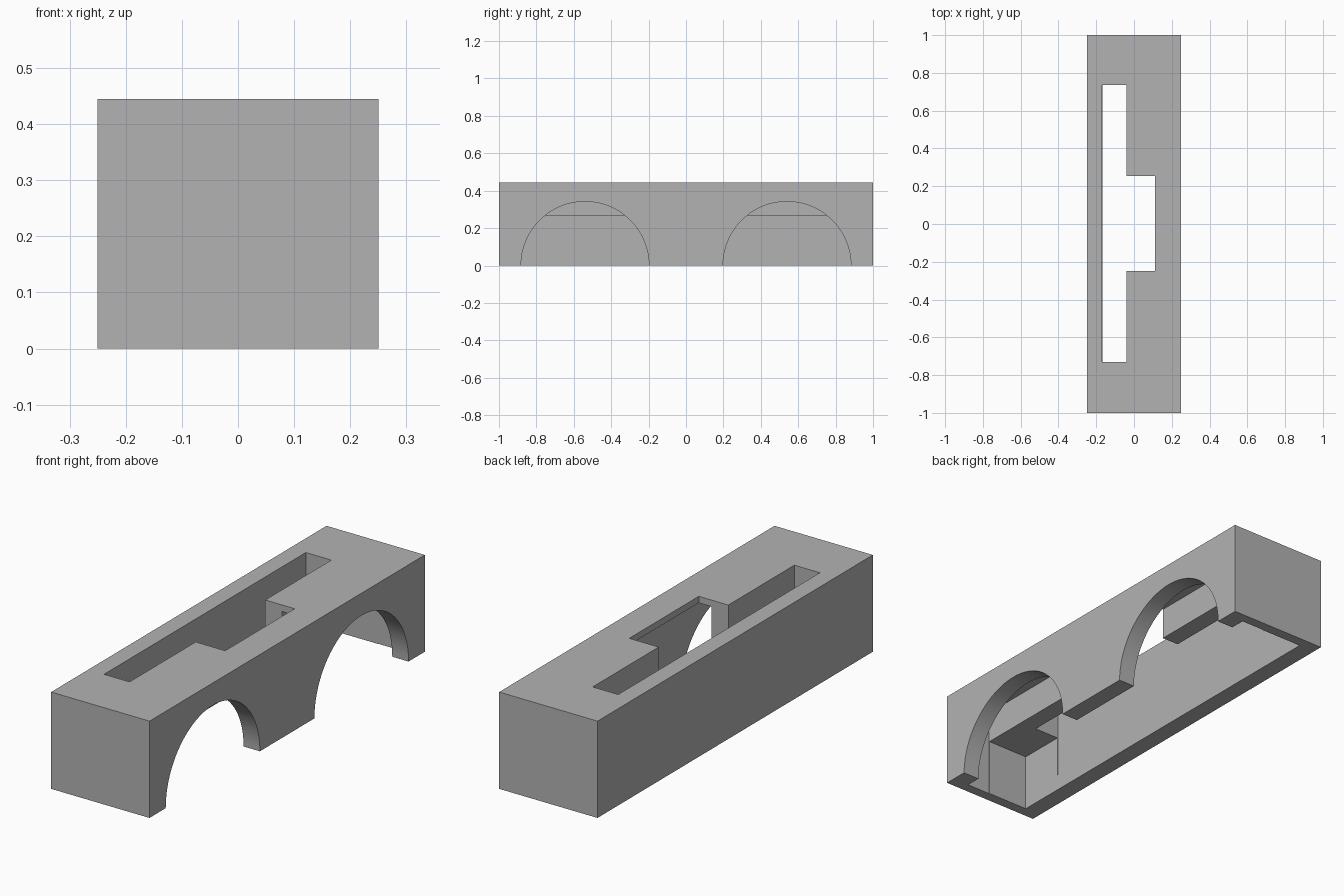
import bpy
from math import pi

cube = bpy.data.objects.get("Cube")
if cube:
    bpy.data.objects.remove(cube, do_unlink=True)

grey = bpy.data.materials.new("plain_grey")
grey.use_nodes = True
colour = (0.45, 0.45, 0.45, 1)
grey.diffuse_color = colour
grey.node_tree.nodes["Principled BSDF"].inputs["Base Color"].default_value = colour

HEIGHT = 0.445
END = 0.953      # cavity reach along y
INNER = 0.167    # cavity reach along x
STEP = 0.045     # x where the low ceiling meets the tall bay


def box(name, low, high):
    """Box between two opposite corners."""
    bpy.ops.mesh.primitive_cube_add(size=1)
    ob = bpy.context.object
    ob.name = name
    for v in ob.data.vertices:
        v.co = [lo if c < 0 else hi for c, lo, hi in zip(v.co, low, high)]
    ob.data.materials.append(grey)
    return ob


def cut(body, cutter):
    """Subtract the cutter from the body and discard it."""
    mod = body.modifiers.new(cutter.name, "BOOLEAN")
    mod.operation = "DIFFERENCE"
    mod.solver = "EXACT"
    mod.object = cutter
    bpy.context.view_layer.objects.active = body
    bpy.ops.object.modifier_apply(modifier=mod.name)
    bpy.data.objects.remove(cutter, do_unlink=True)


# Outer block
body = box("hollow_cover", (-0.25, -1, 0), (0.25, 1, HEIGHT))

# Tall bay behind the arched wall, and the lower bay beside it
cut(body, box("tall_bay", (STEP, -END, -0.1), (INNER, END, 0.415)))
cut(body, box("low_bay", (-INNER, -END + 0.002, -0.1), (STEP + 0.03, END - 0.002, 0.267)))

# Long slot and its wider middle, both open at the top
cut(body, box("long_slot", (-0.17, -0.73, 0.076), (-0.04, 0.735, 0.6)))
cut(body, box("wide_slot", (-0.1, -0.25, 0.2), (0.11, 0.255, 0.6)))

# Two half-round arches through one side wall
for y in (-0.54, 0.54):
    bpy.ops.mesh.primitive_cylinder_add(vertices=96, radius=0.342, depth=0.2,
                                        location=(0.22, y, 0), rotation=(0, pi / 2, 0))
    arch = bpy.context.object
    arch.name = "arch"
    arch.data.materials.append(grey)
    cut(body, arch)

bpy.ops.object.select_all(action="DESELECT")
body.select_set(True)
bpy.context.view_layer.objects.active = body
bpy.ops.object.shade_smooth_by_angle(angle=pi / 6)
